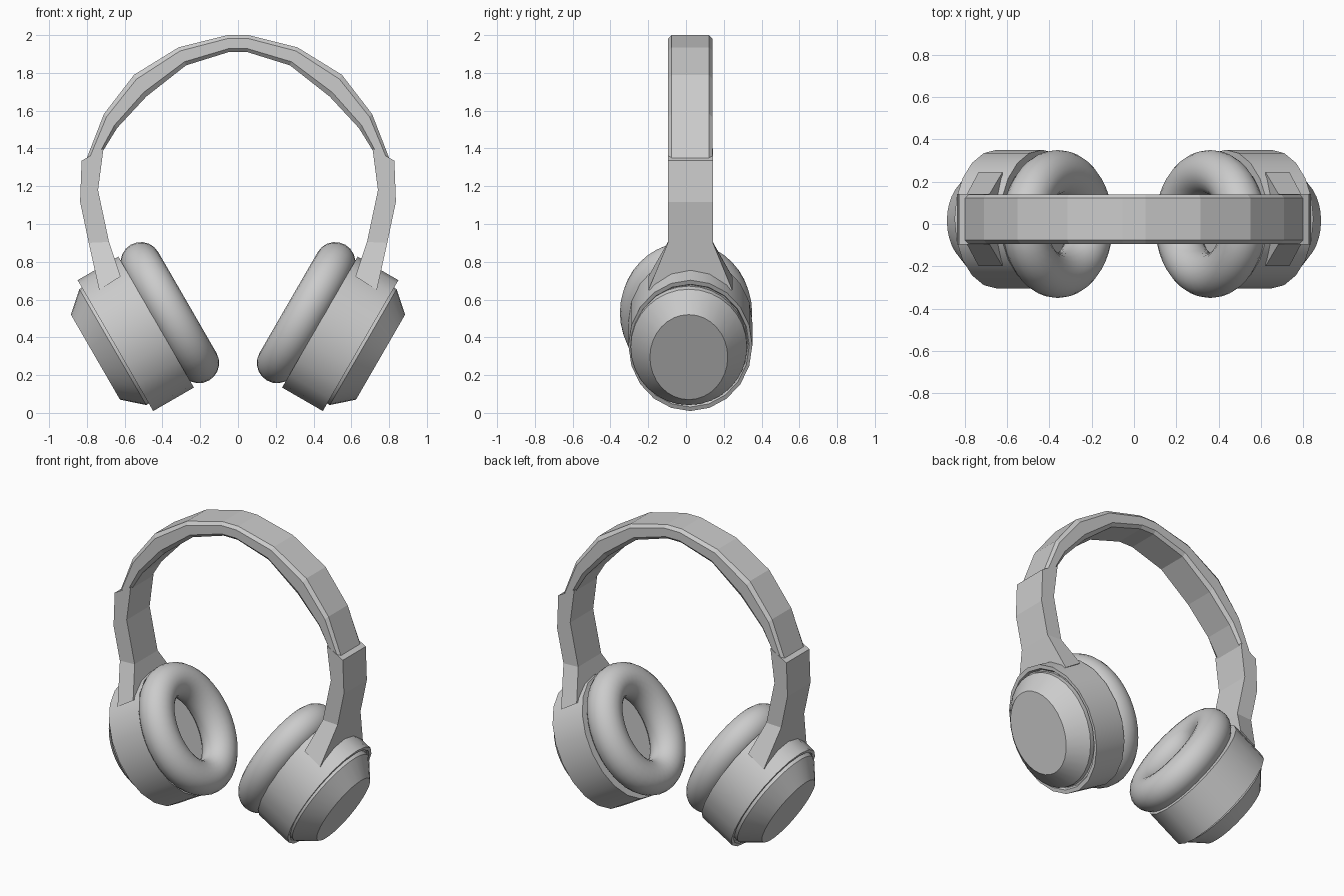
import bpy, bmesh
from math import sin, cos, pi, radians
from mathutils import Vector

if "Cube" in bpy.data.objects:
    bpy.data.objects.remove(bpy.data.objects["Cube"])

AXIS = Vector((cos(radians(30)), 0, -sin(radians(30))))   # cup axis, pointing outward
UP = Vector((sin(radians(30)), 0, cos(radians(30))))      # long direction of the cup
SIDE = Vector((0, 1, 0))
Y0 = 0.023                                                # band and shell centre in y


def loft(name, rings, closed=False, smooth=None, mirror=True):
    """Skin a list of equal-length rings; cap the ends unless closed."""
    bm = bmesh.new()
    rows = [[bm.verts.new(p) for p in ring] for ring in rings]
    n = len(rows[0])
    pairs = list(zip(rows, rows[1:])) + ([(rows[-1], rows[0])] if closed else [])
    for r, s in pairs:
        for i in range(n):
            j = (i + 1) % n
            bm.faces.new((r[i], r[j], s[j], s[i]))
    if not closed:
        bm.faces.new(rows[0])
        bm.faces.new(rows[-1])
    bmesh.ops.recalc_face_normals(bm, faces=bm.faces)
    mesh = bpy.data.meshes.new(name)
    bm.to_mesh(mesh)
    bm.free()
    ob = bpy.data.objects.new(name, mesh)
    bpy.context.collection.objects.link(ob)
    if smooth:
        bpy.ops.object.select_all(action='DESELECT')
        ob.select_set(True)
        bpy.context.view_layer.objects.active = ob
        bpy.ops.object.shade_smooth_by_angle(angle=radians(smooth))
    if mirror:
        ob.modifiers.new("Mirror", 'MIRROR').use_axis = (True, False, False)
    return ob


def oval(a, hu, hy, n, y=Y0, u=0.633):
    """Ellipse across the cup axis at distance a."""
    c = AXIS * a + UP * u + SIDE * y
    return [c + UP * hu * cos(2 * pi * i / n) + SIDE * hy * sin(2 * pi * i / n)
            for i in range(n)]


# ear cup shell with raised outer rim
shell = [(0.135, .40, .328), (0.384, .40, .328), (0.384, .375, .312), (0.37, .365, .305)]
loft("ear_cup_shell", [oval(*s, 20) for s in shell], smooth=30)

# tapered outer cap
cap = [(0.36, .356, .308), (0.40, .354, .308), (0.506, .26, .206)]
loft("ear_cup_cap", [oval(*s, 32, y=0.015) for s in cap], smooth=30)

# padded oval cushion
N = 20
pad = []
for k in range(N):
    t = 2 * pi * k / N
    pad.append(oval(0.047 + 0.107 * sin(t), 0.308 + 0.107 * cos(t),
                    0.243 + 0.107 * cos(t), 40, y=0, u=0.64))
loft("ear_cushion", pad, closed=True, smooth=60)

# side arm: outer (x, z), inner (x, z), half width; flares onto the shell
arm = [((.828, 1.335), (.712, 1.40), .119),
       ((.836, 1.117), (.741, 1.18), .119),
       ((.79, .90), (.683, .905), .119),
       ((.735, .65), (.622, .722), .222)]
loft("side_arm", [[(o[0], Y0 - h, o[1]), (o[0], Y0 + h, o[1]),
                   (i[0], Y0 + h, i[1]), (i[0], Y0 - h, i[1])] for o, i, h in arm])

# chamfered faceted headband
half = [((.055, 2.0), (.05, 1.91)), ((.315, 1.935), (.275, 1.84)),
        ((.55, 1.79), (.485, 1.675)), ((.71, 1.582), (.64, 1.508)),
        ((.81, 1.325), (.722, 1.375))]
path = [((-o[0], o[1]), (-i[0], i[1])) for o, i in reversed(half)] + half
rings = []
for o, i in path:
    o, i = Vector((o[0], 0, o[1])), Vector((i[0], 0, i[1]))
    ring = []
    for f, h in ((0, .099), (.2, .117), (.8, .117), (1, .099)):
        ring.append((f, h))
    ring += [(f, -h) for f, h in reversed(ring)]
    rings.append([o.lerp(i, f) + SIDE * (Y0 + h) for f, h in ring])
loft("headband", rings, mirror=False)
